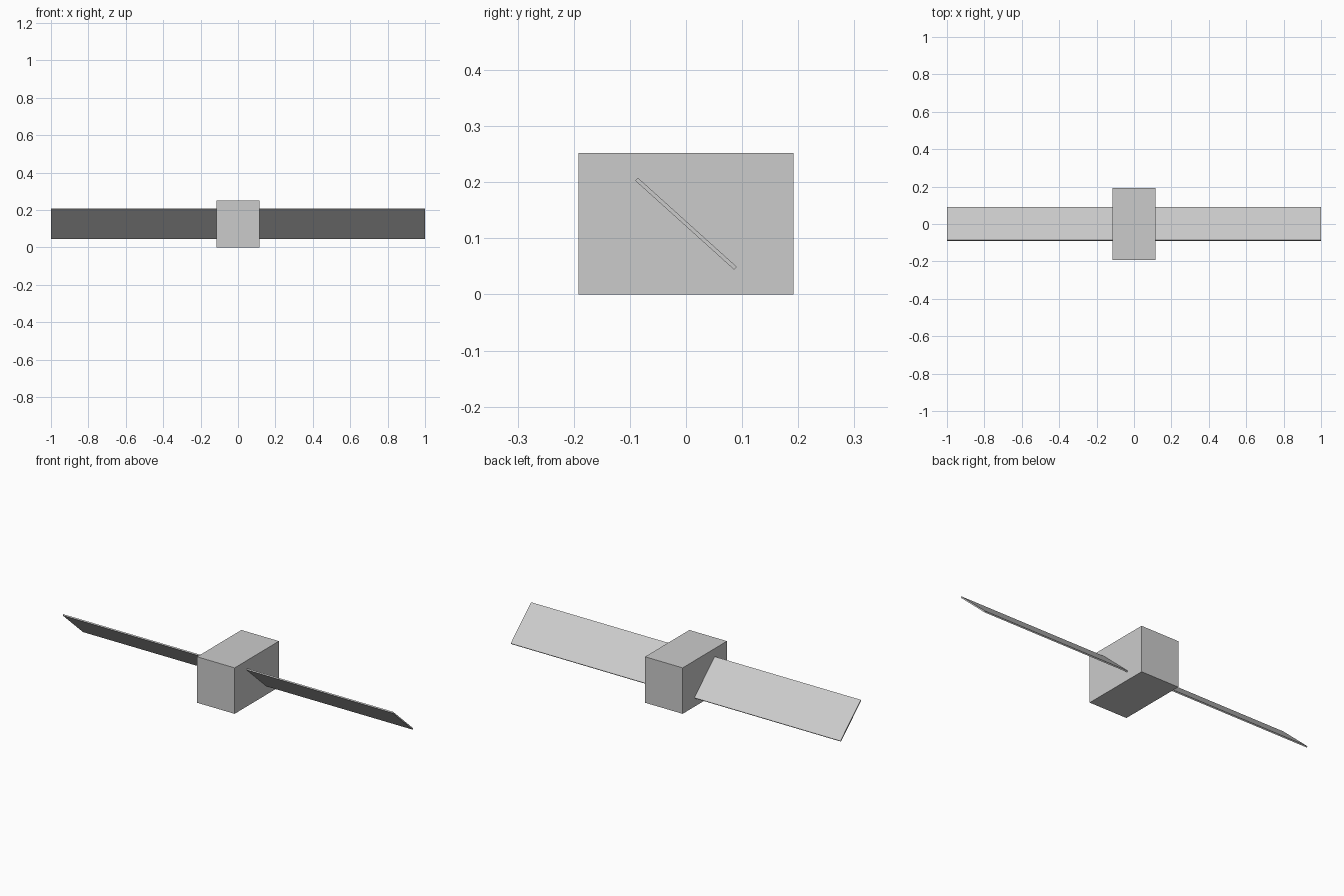
import bpy
from math import radians

cube = bpy.data.objects.get("Cube")
if cube:
    bpy.data.objects.remove(cube, do_unlink=True)

# One plain grey for every part
grey = bpy.data.materials.new("light_grey")
grey.use_nodes = True
colour = (0.6, 0.6, 0.6, 1)
grey.diffuse_color = colour
grey.node_tree.nodes["Principled BSDF"].inputs["Base Color"].default_value = colour

BODY = (0.228, 0.384, 0.252)
CENTRE_Z = BODY[2] / 2
PANEL_CHORD, PANEL_THICKNESS = 0.237, 0.007
TILT = radians(-42)


def box(name, size, location, tilt=0):
    bpy.ops.mesh.primitive_cube_add(size=1, location=location, rotation=(tilt, 0, 0))
    part = bpy.context.object
    part.name = name
    part.scale = size
    bpy.ops.object.transform_apply(location=False, rotation=False, scale=True)
    part.data.materials.append(grey)
    return part


# Central body
box("body", BODY, (0, 0, CENTRE_Z))

# Tilted panels, one on each side of the body
span = 1 - BODY[0] / 2
for side, sign in (("left", 1), ("right", -1)):
    box(side + "_panel", (span, PANEL_CHORD, PANEL_THICKNESS),
        (sign * (1 - span / 2), 0, CENTRE_Z), TILT)
